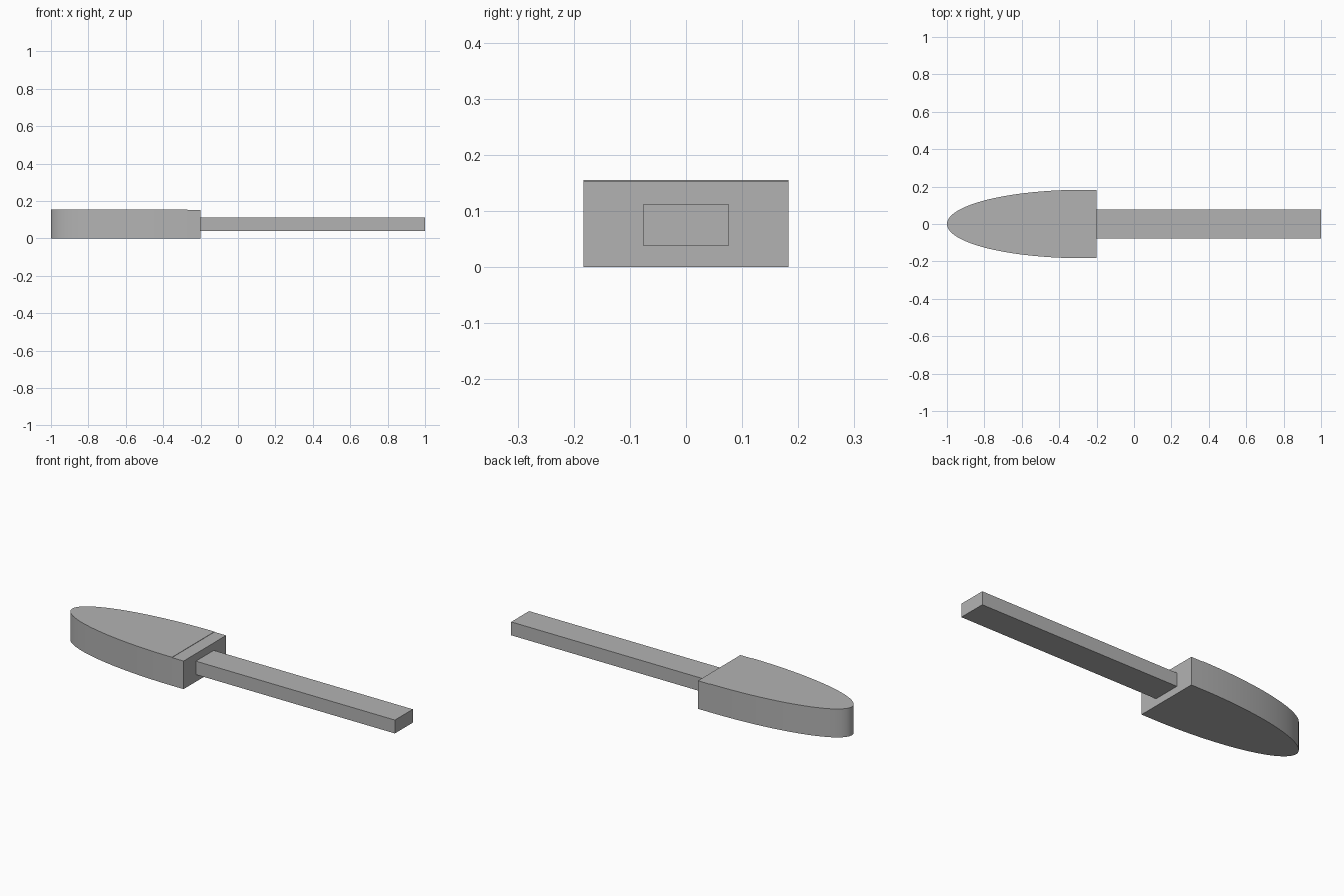
import bpy, bmesh, math

cube = bpy.data.objects.get("Cube")
if cube:
    bpy.data.objects.remove(cube, do_unlink=True)

grey = bpy.data.materials.new("plain_grey")
grey.use_nodes = True
grey.diffuse_color = (0.45, 0.45, 0.45, 1)
grey.node_tree.nodes["Principled BSDF"].inputs["Base Color"].default_value = grey.diffuse_color


def extruded(name, outline, bottom, top):
    """Extrude a plan outline between two heights."""
    bm = bmesh.new()
    base = bm.faces.new([bm.verts.new((x, y, bottom)) for x, y in outline])
    result = bmesh.ops.extrude_face_region(bm, geom=[base], use_keep_orig=True)
    verts = [v for v in result["geom"] if isinstance(v, bmesh.types.BMVert)]
    bmesh.ops.translate(bm, verts=verts, vec=(0, 0, top - bottom))
    bmesh.ops.recalc_face_normals(bm, faces=bm.faces[:])
    mesh = bpy.data.meshes.new(name)
    bm.to_mesh(mesh)
    bm.free()
    mesh.materials.append(grey)
    obj = bpy.data.objects.new(name, mesh)
    bpy.context.collection.objects.link(obj)
    return obj


# Half-elliptical head, with a short straight heel toward the shaft
shoulder, heel, half_width, height, steps = -0.27, -0.2, 0.183, 0.155, 64
nose = [(shoulder - (1 + shoulder) * math.sin(a), half_width * math.cos(a))
        for a in (math.pi * i / steps for i in range(steps + 1))]
head = extruded("head_nose", nose, 0, height)
heel_block = extruded("head_heel", [(shoulder, half_width), (shoulder, -half_width),
                                    (heel, -half_width), (heel, half_width)], 0, height - 0.002)

# Rectangular shaft
extruded("shaft", [(heel, 0.077), (heel, -0.077), (1, -0.077), (1, 0.077)], 0.039, 0.112)

# Smooth the curved wall, keeping the rims sharp
bpy.ops.object.select_all(action='DESELECT')
head.select_set(True)
bpy.context.view_layer.objects.active = head
bpy.ops.object.shade_smooth_by_angle(angle=math.radians(30))
